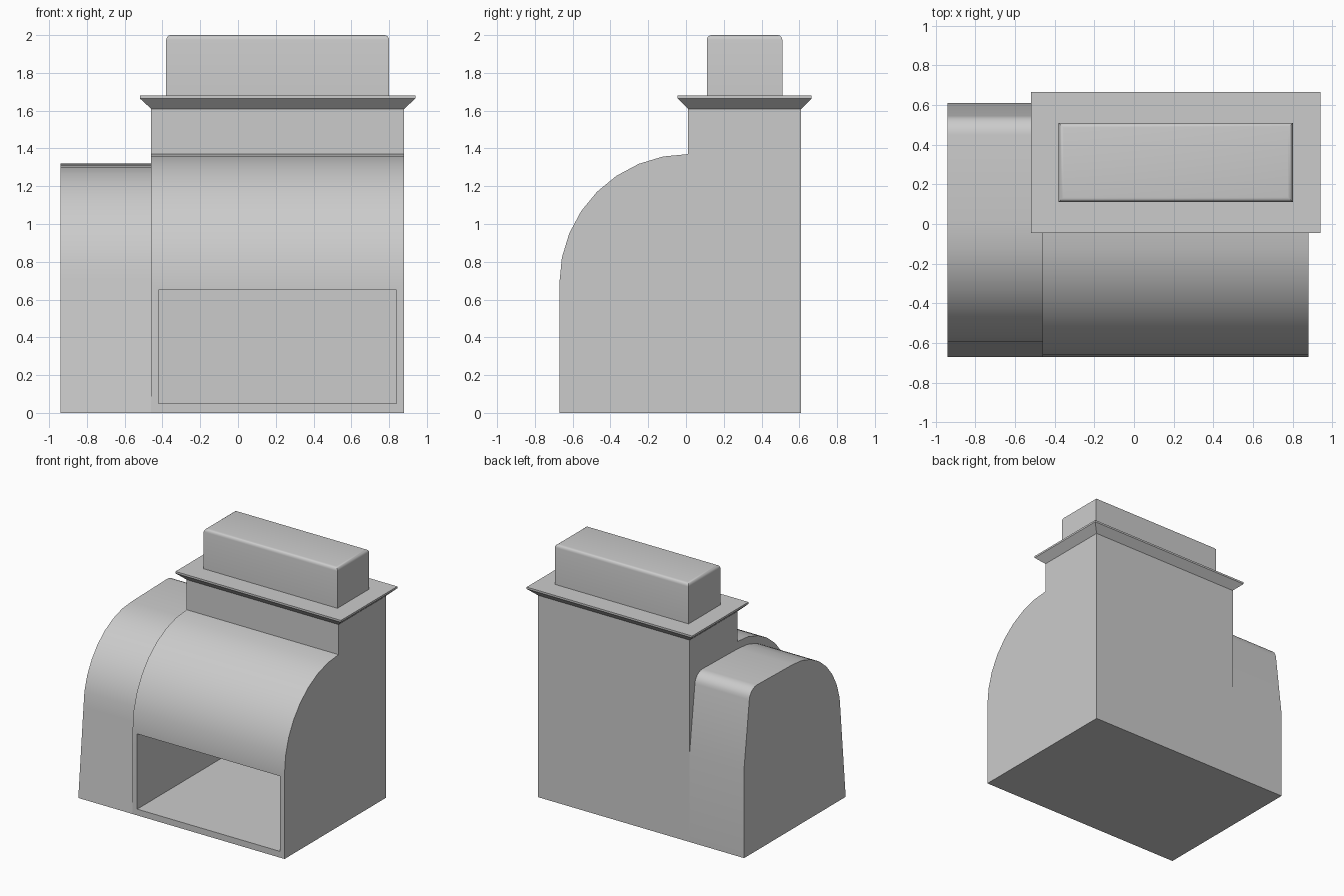
import bpy, bmesh
from math import sin, cos, pi

if "Cube" in bpy.data.objects:
    bpy.data.objects.remove(bpy.data.objects["Cube"])


def finish(name, bm):
    bmesh.ops.recalc_face_normals(bm, faces=bm.faces)
    mesh = bpy.data.meshes.new(name)
    bm.to_mesh(mesh)
    bm.free()
    obj = bpy.data.objects.new(name, mesh)
    bpy.context.collection.objects.link(obj)
    return obj


def smooth(obj):
    bpy.ops.object.select_all(action='DESELECT')
    obj.select_set(True)
    bpy.context.view_layer.objects.active = obj
    bpy.ops.object.shade_smooth_by_angle(angle=pi / 6)


def arc(cy, cz, ry, rz, a0, a1, n):
    """Points along an elliptical arc in the y-z plane, angles in degrees."""
    angles = [(a0 + (a1 - a0) * i / n) * pi / 180 for i in range(n + 1)]
    return [(cy + ry * cos(a), cz + rz * sin(a)) for a in angles]


def extrude_x(name, profile, x0, x1):
    bm = bmesh.new()
    face = bm.faces.new([bm.verts.new((x0, y, z)) for y, z in profile])
    out = bmesh.ops.extrude_face_region(bm, geom=[face])
    moved = [v for v in out['geom'] if isinstance(v, bmesh.types.BMVert)]
    bmesh.ops.translate(bm, verts=moved, vec=(x1 - x0, 0, 0))
    return finish(name, bm)


def stack(name, rings):
    """Closed solid through rectangles (x0, x1, y0, y1, z)."""
    bm = bmesh.new()
    loops = [[bm.verts.new(p) for p in ((a, c, z), (b, c, z), (b, d, z), (a, d, z))]
             for a, b, c, d, z in rings]
    for low, high in zip(loops, loops[1:]):
        for i in range(4):
            j = (i + 1) % 4
            bm.faces.new((low[i], low[j], high[j], high[i]))
    bm.faces.new(loops[0])
    bm.faces.new(loops[-1])
    return finish(name, bm)


# Main body: curved hood rising to a tall back block
body_profile = [(-0.67, 0), (0.61, 0), (0.61, 1.61), (0.01, 1.61)]
body_profile += arc(0.01, 0.69, 0.68, 0.68, 90, 180, 8)
body = extrude_x("main_body", body_profile, -0.46, 0.88)

# Open compartment in the front
cutter = stack("opening_cutter", [(-0.42, 0.84, -0.8, 0.57, 0.05),
                                  (-0.42, 0.84, -0.8, 0.57, 0.65)])
cutter.hide_render = True
cut = body.modifiers.new("opening", 'BOOLEAN')
cut.operation = 'DIFFERENCE'
cut.solver = 'EXACT'
cut.object = cutter
bpy.context.view_layer.objects.active = body
bpy.ops.object.modifier_apply(modifier=cut.name)
bpy.data.objects.remove(cutter)
smooth(body)

# Lower side wing with tapered walls and rounded top
wing_profile = [(-0.67, 0), (0.61, 0), (0.61, 0.72)]
wing_profile += arc(0.45, 1.23, 0.095, 0.09, 5, 90, 6)
wing_profile += arc(0.0, 0.70, 0.605, 0.61, 90, 180, 8)
smooth(extrude_x("side_wing", wing_profile, -0.94, -0.46))

# Flared rim on top of the back block
stack("flared_rim", [(-0.46, 0.88, 0.01, 0.61, 1.61),
                     (-0.52, 0.94, -0.045, 0.665, 1.665),
                     (-0.52, 0.94, -0.045, 0.665, 1.68)])

# Top block with softened upper edges
r = 0.025
rings = [(-0.38, 0.80, 0.11, 0.51, 1.68)]
for i in range(5):
    a = i * pi / 8
    d = r * (1 - cos(a))
    rings.append((-0.38 + d, 0.80 - d, 0.11 + d, 0.51 - d, 2 - r + r * sin(a)))
smooth(stack("top_block", rings))
